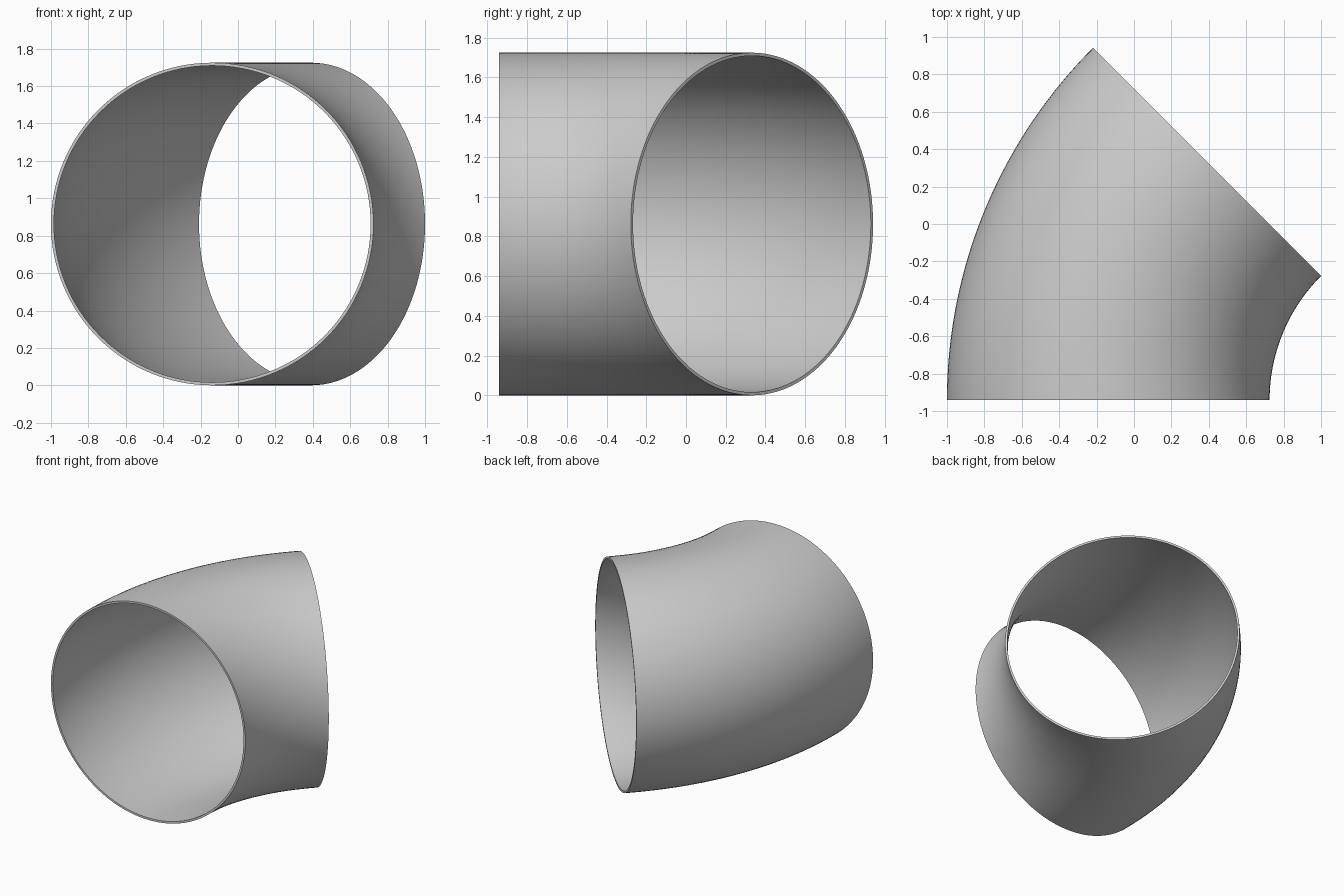
import bpy
import bmesh
from math import cos, sin, pi, radians

cube = bpy.data.objects.get("Cube")
if cube:
    bpy.data.objects.remove(cube)

OUTER = 0.8625                   # pipe radius
WALL = 0.016                     # wall thickness
BEND = 1.8015                    # bend radius of the centre line
PIVOT = (1.664, -0.942)          # bend axis in plan
ANGLE = radians(45)
SIDES, STEPS = 128, 48

# Plain grey metal
grey = bpy.data.materials.new("grey metal")
grey.use_nodes = True
colour = (0.6, 0.6, 0.6, 1)
grey.diffuse_color = colour
grey.node_tree.nodes["Principled BSDF"].inputs["Base Color"].default_value = colour

bm = bmesh.new()


def section(radius, turn):
    """One ring of the pipe, turned about the bend axis."""
    ring = []
    for i in range(SIDES):
        a = 2 * pi * i / SIDES
        reach = BEND + radius * cos(a)
        ring.append(bm.verts.new((PIVOT[0] - reach * cos(turn),
                                  PIVOT[1] + reach * sin(turn),
                                  OUTER + radius * sin(a))))
    return ring


def bridge(a, b):
    """Join two rings with a band of quads."""
    for i in range(SIDES):
        j = (i + 1) % SIDES
        bm.faces.new((a[i], a[j], b[j], b[i]))


# Outer and inner walls swept through the bend
turns = [ANGLE * s / STEPS for s in range(STEPS + 1)]
outside = [section(OUTER, t) for t in turns]
inside = [section(OUTER - WALL, t) for t in turns]
for wall in (outside, inside):
    for a, b in zip(wall, wall[1:]):
        bridge(a, b)

# Flat rims at both open ends
for end in (0, -1):
    bridge(outside[end], inside[end])

bmesh.ops.recalc_face_normals(bm, faces=bm.faces)
mesh = bpy.data.meshes.new("pipe_elbow")
bm.to_mesh(mesh)
bm.free()
mesh.materials.append(grey)
elbow = bpy.data.objects.new("pipe_elbow", mesh)
bpy.context.collection.objects.link(elbow)

# Smooth walls with crisp rims
bpy.ops.object.select_all(action="DESELECT")
elbow.select_set(True)
bpy.context.view_layer.objects.active = elbow
bpy.ops.object.shade_smooth_by_angle(angle=radians(30))
